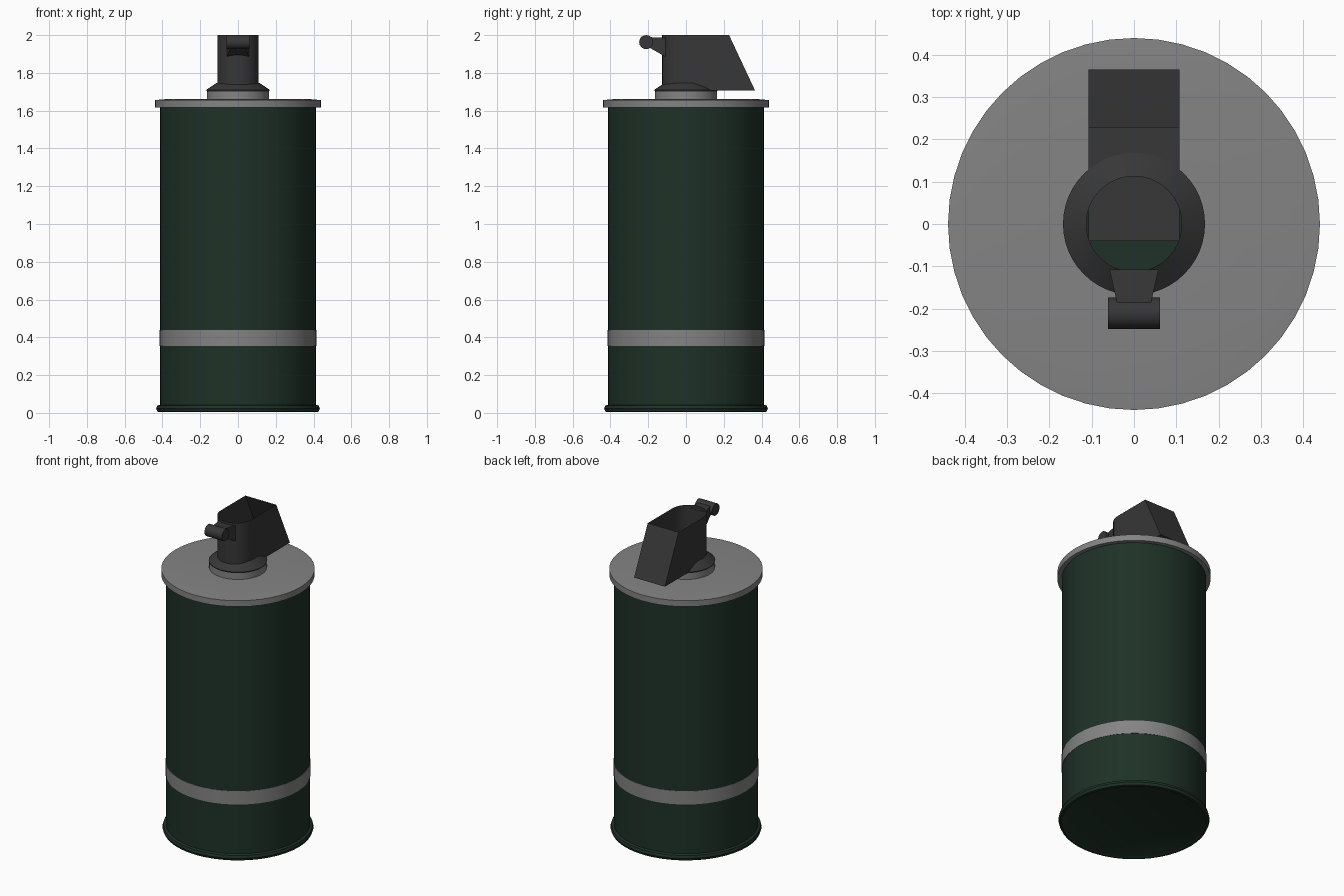
import bpy, bmesh, math
from mathutils import Matrix

if "Cube" in bpy.data.objects:
    bpy.data.objects.remove(bpy.data.objects["Cube"])


def material(name, rgb):
    m = bpy.data.materials.new(name)
    m.diffuse_color = (*rgb, 1)
    m.use_nodes = True
    m.node_tree.nodes["Principled BSDF"].inputs["Base Color"].default_value = m.diffuse_color
    return m


GREEN = material("dark_green", (0.013, 0.031, 0.020))
GREY = material("mid_grey", (0.23, 0.23, 0.23))
DARK = material("dark_metal", (0.038, 0.038, 0.038))


def finish(name, bm, mat, recalc=True):
    if recalc:
        bmesh.ops.recalc_face_normals(bm, faces=bm.faces[:])
    me = bpy.data.meshes.new(name)
    bm.to_mesh(me)
    bm.free()
    ob = bpy.data.objects.new(name, me)
    bpy.context.collection.objects.link(ob)
    me.materials.append(mat)
    bpy.ops.object.select_all(action='DESELECT')
    ob.select_set(True)
    bpy.context.view_layer.objects.active = ob
    bpy.ops.object.shade_smooth_by_angle(angle=math.radians(30))
    return ob


def lathe(name, profile, mat, n=48):
    """Revolve (radius, z) points around z; radius 0 closes the end."""
    bm = bmesh.new()
    verts = [bm.verts.new((r, 0, z)) for r, z in profile]
    edges = [bm.edges.new(p) for p in zip(verts, verts[1:])]
    bmesh.ops.spin(bm, geom=verts + edges, axis=(0, 0, 1), cent=(0, 0, 0),
                   angle=math.tau, steps=n, use_duplicate=False)
    bmesh.ops.remove_doubles(bm, verts=bm.verts[:], dist=1e-5)
    return finish(name, bm, mat)


def loft(bm, low, high):
    """Quads between two matching rings of points."""
    a = [bm.verts.new(p) for p in low]
    b = [bm.verts.new(p) for p in high]
    for i in range(len(a)):
        j = (i + 1) % len(a)
        bm.faces.new((a[i], a[j], b[j], b[i]))
    return a, b


# Canister body with rolled bottom rim
lathe("canister_body", [(0, 0.012), (0.40, 0.012), (0.415, 0.004), (0.427, 0.007),
                        (0.433, 0.022), (0.428, 0.038), (0.414, 0.043),
                        (0.414, 1.63), (0, 1.63)], GREEN)
lathe("stripe", [(0.4135, 0.355), (0.416, 0.355), (0.416, 0.44), (0.4135, 0.44)], GREY)

# Lid and neck are open in the middle, under the hollow fuse head
lathe("lid", [(0.41, 1.618), (0.44, 1.618), (0.44, 1.656), (0.37, 1.662), (0.125, 1.662)], GREY)
lathe("neck", [(0.165, 1.66), (0.165, 1.705)], GREY)
lathe("fuse_collar", [(0.165, 1.702), (0.168, 1.71), (0.113, 1.747)], DARK)

# Hollow fuse head: round front, straight sides, sloping back
W, CY = 0.108, -0.018
arc = [(W * math.cos(t), CY + W * math.sin(t))
       for t in (math.pi + math.pi * i / 20 for i in range(21))]
low = [(x, y, 1.708) for x, y in arc] + [(W, 0.365, 1.708), (-W, 0.365, 1.708)]
high = [(x, y, 2.0) for x, y in arc] + [(W, 0.228, 2.0), (-W, 0.228, 2.0)]
bm = bmesh.new()
loft(bm, low, high)
finish("fuse_head", bm, DARK, recalc=False)

# Plate closing the bottom of the lever part
bm = bmesh.new()
bm.faces.new([bm.verts.new(p) for p in
              ((-W, -0.04, 1.71), (W, -0.04, 1.71), (W, 0.364, 1.71), (-W, 0.364, 1.71))])
finish("head_floor", bm, DARK, recalc=False)

# Tapered bracket carrying the hinge pin
bm = bmesh.new()
a, b = loft(bm,
            [(-0.058, -0.108, 1.885), (0.058, -0.108, 1.885),
             (0.058, -0.108, 1.985), (-0.058, -0.108, 1.985)],
            [(-0.036, -0.205, 1.94), (0.036, -0.205, 1.94),
             (0.036, -0.205, 1.99), (-0.036, -0.205, 1.99)])
bm.faces.new(a)
bm.faces.new(b)
finish("pin_bracket", bm, DARK)

# Hinge pin across the front
bm = bmesh.new()
bmesh.ops.create_cone(bm, cap_ends=True, segments=20, radius1=0.037, radius2=0.037, depth=0.122,
                      matrix=Matrix.Translation((0, -0.211, 1.963)) @ Matrix.Rotation(math.pi / 2, 4, 'Y'))
finish("hinge_pin", bm, DARK)
